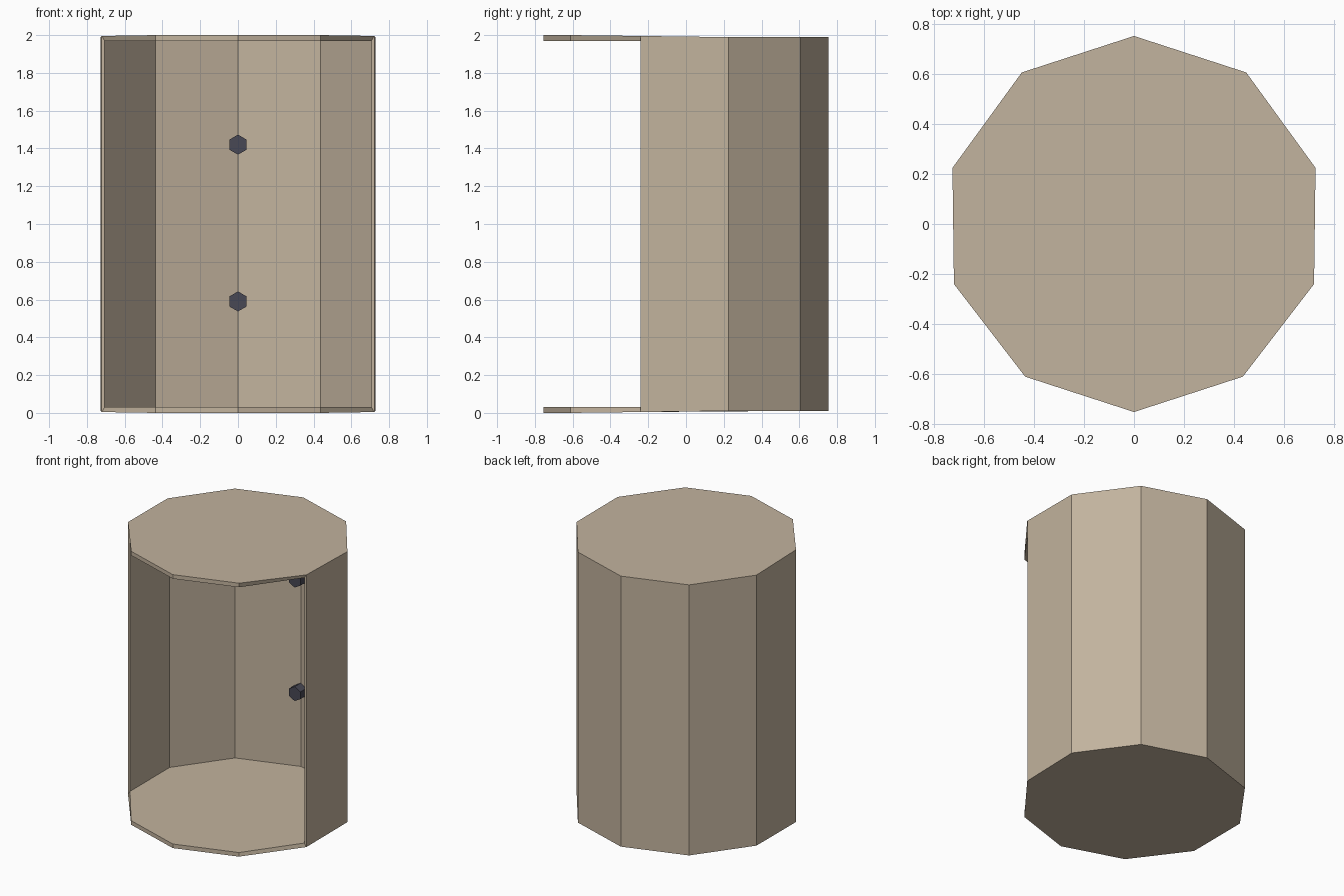
import bpy, bmesh, math
from mathutils import Matrix

if "Cube" in bpy.data.objects:
    bpy.data.objects.remove(bpy.data.objects["Cube"])


def material(name, color):
    m = bpy.data.materials.new(name)
    m.diffuse_color = color
    m.use_nodes = True
    m.node_tree.nodes["Principled BSDF"].inputs["Base Color"].default_value = m.diffuse_color
    return m


def prism(name, sides, radius, depth, matrix, mat, drop=None):
    """Capped prism; drop(face_centre, normal) picks faces to remove."""
    bm = bmesh.new()
    bmesh.ops.create_cone(bm, cap_ends=True, segments=sides, radius1=radius,
                          radius2=radius, depth=depth, matrix=matrix)
    bmesh.ops.recalc_face_normals(bm, faces=bm.faces)
    if drop:
        gone = [f for f in bm.faces if drop(f.calc_center_median(), f.normal)]
        bmesh.ops.delete(bm, geom=gone, context='FACES')
    me = bpy.data.meshes.new(name)
    bm.to_mesh(me)
    bm.free()
    me.materials.append(mat)
    ob = bpy.data.objects.new(name, me)
    bpy.context.collection.objects.link(ob)
    return ob


tan = material("tan_shell", (0.54, 0.45, 0.34, 1))
dark = material("dark_knob", (0.065, 0.065, 0.09, 1))

# Ten-sided shell with four front panels open, thickened outward
shell = prism("shell", 10, 0.742, 1.94, Matrix.Translation((0, -0.0115, 1.0)), tan,
              lambda c, n: abs(n.z) < 0.5 and c.y < -0.3)
solid = shell.modifiers.new("thickness", 'SOLIDIFY')
solid.thickness = 0.03
solid.offset = 1.0

# Hexagonal knobs on the inside of the back wall
for label, z in (("lower", 0.59), ("upper", 1.42)):
    place = Matrix.Translation((0, 0.69, z)) @ Matrix.Rotation(math.pi / 2, 4, 'X')
    prism(label + "_knob", 6, 0.053, 0.07, place, dark)
